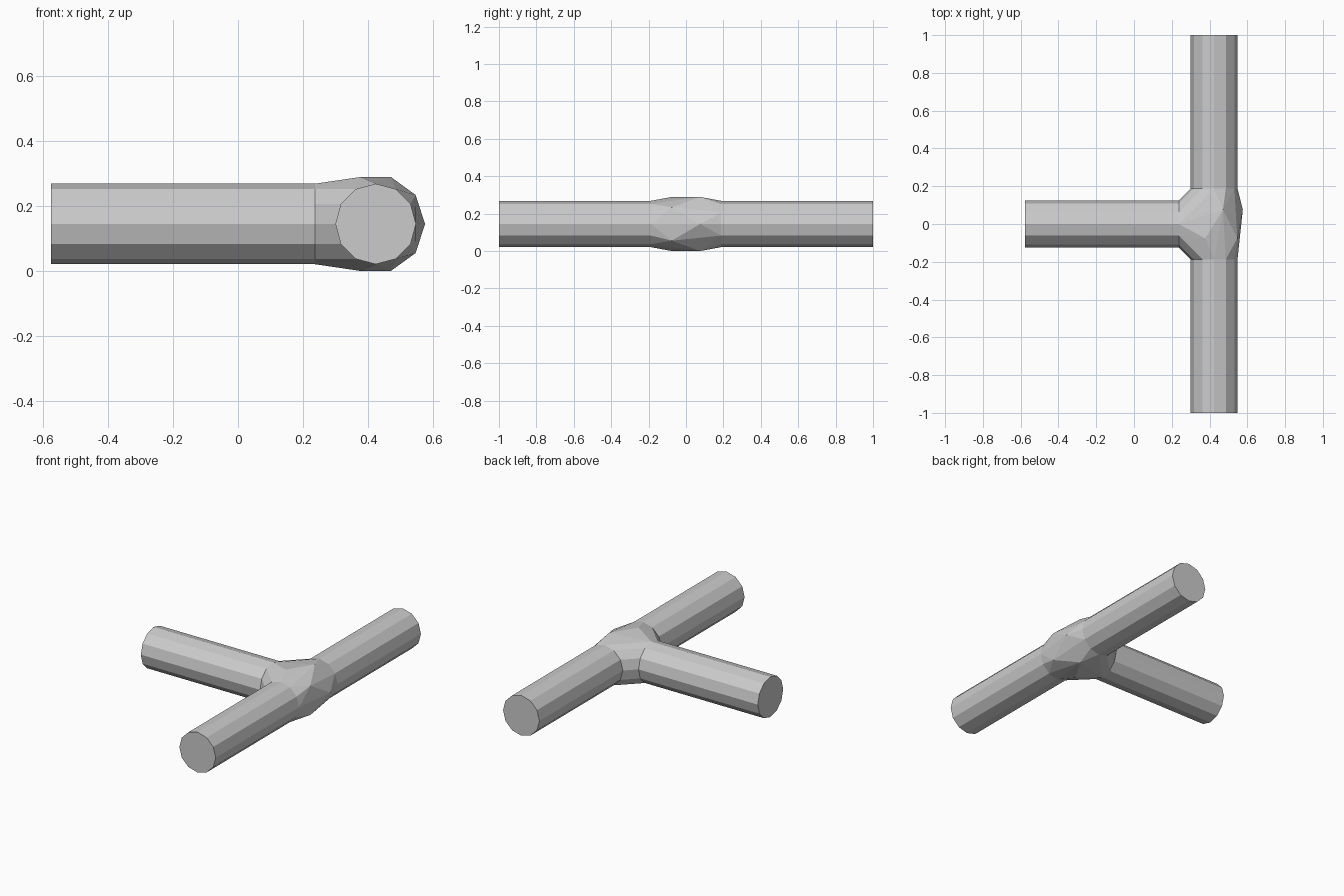
import bpy, bmesh, math
from mathutils import Vector

if "Cube" in bpy.data.objects:
    bpy.data.objects.remove(bpy.data.objects["Cube"])

R_PIPE, SIDES = 0.124, 12        # pipe section
R_BALL = 0.17                    # core ball of the joint
SOCKET = 0.187                   # distance from centre to pipe mouths
CENTRE = Vector((0.424, 0, 0.1446))
Z = Vector((0, 0, 1))
ARMS = {"pipe_front": Vector((0, -1, 0)),
        "pipe_back": Vector((0, 1, 0)),
        "pipe_branch": Vector((-1, 0, 0))}


def ring(bm, axis, dist):
    side = axis.cross(Z)
    step = math.tau / SIDES
    return [bm.verts.new(CENTRE + axis * dist + R_PIPE *
                         (side * math.cos(i * step) + Z * math.sin(i * step)))
            for i in range(SIDES)]


def finish(bm, name):
    bmesh.ops.recalc_face_normals(bm, faces=bm.faces[:])
    mesh = bpy.data.meshes.new(name)
    bm.to_mesh(mesh)
    bm.free()
    bpy.context.collection.objects.link(bpy.data.objects.new(name, mesh))


# Pipes: capped at both ends so the solids stay closed
for name, axis in ARMS.items():
    bm = bmesh.new()
    a, b = ring(bm, axis, SOCKET), ring(bm, axis, 1.0)
    for i in range(SIDES):
        j = (i + 1) % SIDES
        bm.faces.new((a[i], a[j], b[j], b[i]))
    bm.faces.new(a)
    bm.faces.new(b)
    finish(bm, name)

# Joint: hull around a 20-sided ball (poles along y) and the three pipe mouths
bm = bmesh.new()
for axis in ARMS.values():
    ring(bm, axis, SOCKET)
y, r = R_BALL / math.sqrt(5), R_BALL * 2 / math.sqrt(5)
for i in range(10):
    t = i * math.tau / 10
    bm.verts.new(CENTRE + Vector((r * math.cos(t), y if i % 2 == 0 else -y, r * math.sin(t))))
hull = bmesh.ops.convex_hull(bm, input=bm.verts[:])
junk = {v for v in hull["geom_interior"] + hull["geom_unused"]
        if isinstance(v, bmesh.types.BMVert)}
bmesh.ops.delete(bm, geom=list(junk), context='VERTS')
finish(bm, "joint_hub")
